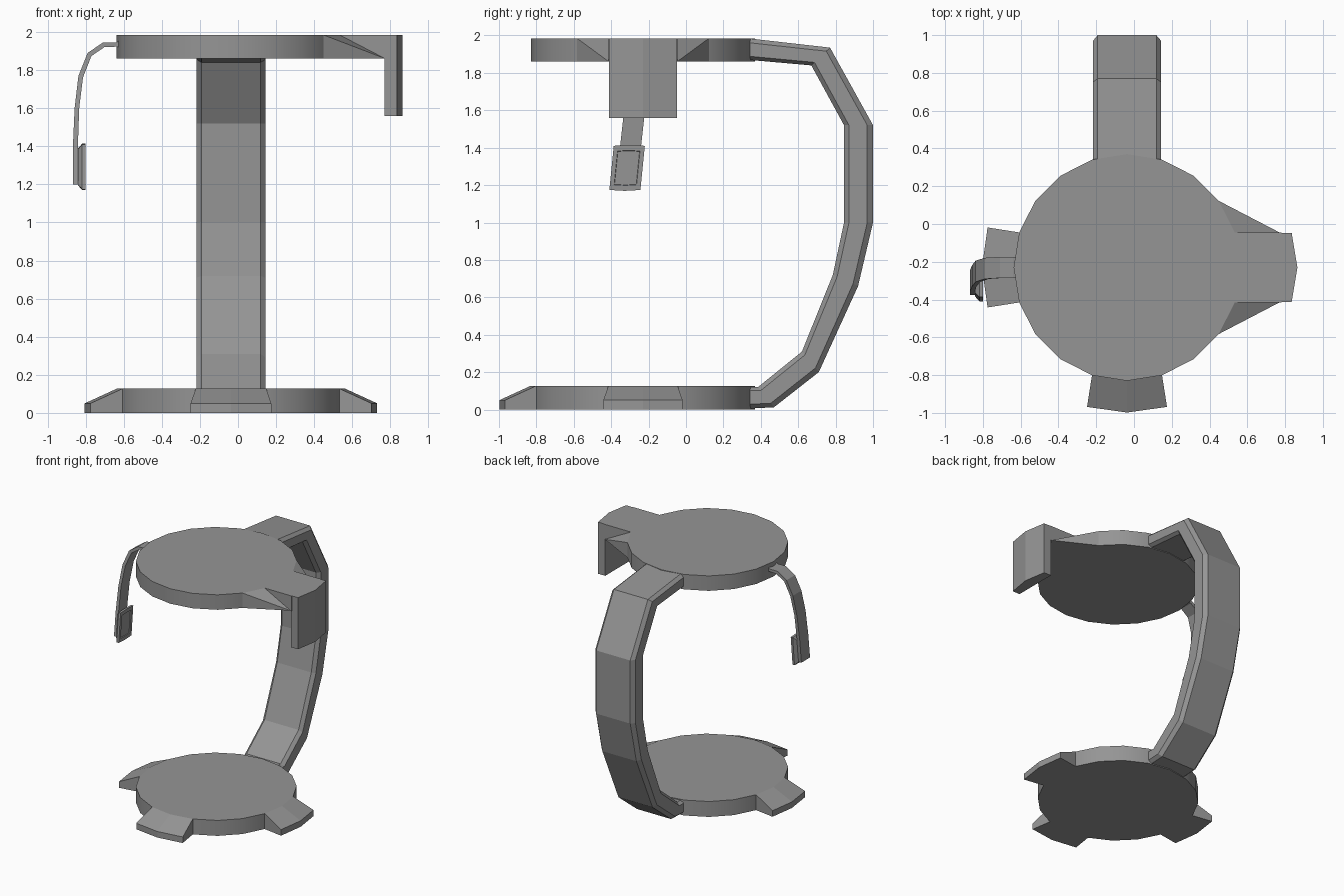
import bpy, bmesh
from math import sin, cos, radians
from mathutils import Vector

cube = bpy.data.objects.get("Cube")
if cube:
    bpy.data.objects.remove(cube, do_unlink=True)

CX, CY, R = -0.037, -0.23, 0.6      # shared axis and radius of both discs
TOP, UNDER = 1.985, 1.862           # upper disc heights

grey = bpy.data.materials.new("mid grey")
grey.use_nodes = True
COLOUR = (0.3, 0.3, 0.3, 1)
grey.diffuse_color = COLOUR
grey.node_tree.nodes["Principled BSDF"].inputs["Base Color"].default_value = COLOUR


def finish(name, bm, smooth=False):
    bmesh.ops.recalc_face_normals(bm, faces=bm.faces)
    mesh = bpy.data.meshes.new(name)
    bm.to_mesh(mesh)
    bm.free()
    mesh.materials.append(grey)
    obj = bpy.data.objects.new(name, mesh)
    bpy.context.collection.objects.link(obj)
    if smooth:
        bpy.ops.object.select_all(action='DESELECT')
        obj.select_set(True)
        bpy.context.view_layer.objects.active = obj
        bpy.ops.object.shade_smooth_by_angle(angle=radians(30))
    return obj


def polar(angle, radius, z):
    a = radians(angle)
    return Vector((CX + radius * cos(a), CY + radius * sin(a), z))


def loft(name, rings):
    """Skin a list of equal-length closed rings and cap both ends."""
    bm = bmesh.new()
    loops = [[bm.verts.new(p) for p in ring] for ring in rings]
    n = len(loops[0])
    for a, b in zip(loops, loops[1:]):
        for i in range(n):
            j = (i + 1) % n
            bm.faces.new((a[i], a[j], b[j], b[i]))
    bm.faces.new(loops[0])
    bm.faces.new(loops[-1])
    return finish(name, bm)


def hull(name, points):
    bm = bmesh.new()
    for p in points:
        bm.verts.new(p)
    bmesh.ops.convex_hull(bm, input=bm.verts)
    bmesh.ops.dissolve_limit(bm, angle_limit=radians(1), verts=bm.verts, edges=bm.edges)
    return finish(name, bm)


# Base and upper discs
def disc(name, low, high):
    bm = bmesh.new()
    ring = [bm.verts.new(polar(18 * i, R, low)) for i in range(20)]
    face = bm.faces.new(ring)
    ext = bmesh.ops.extrude_face_region(bm, geom=[face], use_keep_orig=True)
    verts = [g for g in ext["geom"] if isinstance(g, bmesh.types.BMVert)]
    bmesh.ops.translate(bm, verts=verts, vec=(0, 0, high - low))
    finish(name, bm, smooth=True)


disc("base_disc", 0, 0.127)
disc("upper_disc", UNDER, TOP)

# Three sloping feet
for name, turn in (("right_foot", 180), ("front_foot", 270), ("left_foot", 0)):
    pts = []
    for side in (-1, 0, 1):
        pts += [polar(turn + 18 * side, R, z) for z in (0, 0.127)]
        pts += [polar(turn + 16 * side, 0.768, z) for z in (0, 0.05)]
    hull(name, pts)

# Curved back arm: pairs of outer and inner profile points in the y-z plane
ARM = [((0.33, 0.005), (0.33, 0.12)), ((0.47, 0.012), (0.385, 0.12)),
       ((0.71, 0.20), (0.62, 0.31)), ((0.92, 0.66), (0.785, 0.72)),
       ((1.0, 1.0), (0.845, 1.0)), ((1.0, 1.52), (0.845, 1.52)),
       ((0.77, 1.935), (0.67, 1.84)), ((0.33, TOP), (0.33, 1.87))]
# Chamfered section: sideways offset and depth from outer to inner
SECTION = [(-0.155, 0), (0.155, 0), (0.181, 0.2), (0.181, 0.83),
           (0.155, 1), (-0.155, 1), (-0.181, 0.83), (-0.181, 0.2)]
rings = []
for outer, inner in ARM:
    o, i = Vector(outer), Vector(inner)
    rings.append([(CX + x, *o.lerp(i, t)) for x, t in SECTION])
loft("back_arm", rings)

# Side hook: plate, hanging lip and two gussets
hw = R * sin(radians(18))
root = CX + R * cos(radians(18))
hull("hook_plate", [(x, CY + s * hw, z) for x in (root, 0.78)
                    for s in (-1, 1) for z in (UNDER, TOP)])
lip = []
for z in (1.56, TOP):
    lip += [(x, CY + s * 0.182, z) for x in (0.77, 0.835) for s in (-1, 1)]
    lip.append((0.865, CY, z))
hull("hook_lip", lip)
for name, s in (("front_gusset", -1), ("back_gusset", 1)):
    hull(name, [polar(36 * s, R, UNDER), polar(36 * s, R, TOP),
                (root, CY + s * hw, UNDER), (root, CY + s * hw, TOP),
                (0.77, CY + s * hw, UNDER)])

# Hanging strap: x, y, z of the outer centre line, then inward offset x, z
STRAP = [(-0.61, -0.23, 1.965, 0, -0.045), (-0.64, -0.23, 1.945, 0, -0.022),
         (-0.71, -0.23, 1.945, 0.01, -0.023), (-0.79, -0.235, 1.89, 0.02, -0.016),
         (-0.838, -0.25, 1.77, 0.024, -0.008), (-0.858, -0.275, 1.6, 0.024, 0),
         (-0.867, -0.297, 1.4, 0.026, 0), (-0.867, -0.32, 1.2, 0.028, 0)]
rings = []
for x, y, z, dx, dz in STRAP:
    rings.append([(x, y - 0.056, z), (x, y + 0.056, z),
                  (x + dx, y + 0.056, z + dz), (x + dx, y - 0.056, z + dz)])
loft("strap", rings)

# Tilted pad at the end of the strap, with a recessed panel


def pad_ring(x, half_w, half_h):
    lean = 0.1
    return [(x, -0.315 + a * half_w + lean * b * half_h, 1.292 + b * half_h)
            for a, b in ((-1, -1), (0, -1.04), (1, -1), (1, 1), (0, 1.04), (-1, 1))]


loft("strap_pad", [pad_ring(-0.841, 0.06, 0.092), pad_ring(-0.818, 0.083, 0.118),
                   pad_ring(-0.8, 0.083, 0.118), pad_ring(-0.8, 0.06, 0.09),
                   pad_ring(-0.807, 0.058, 0.088)])
